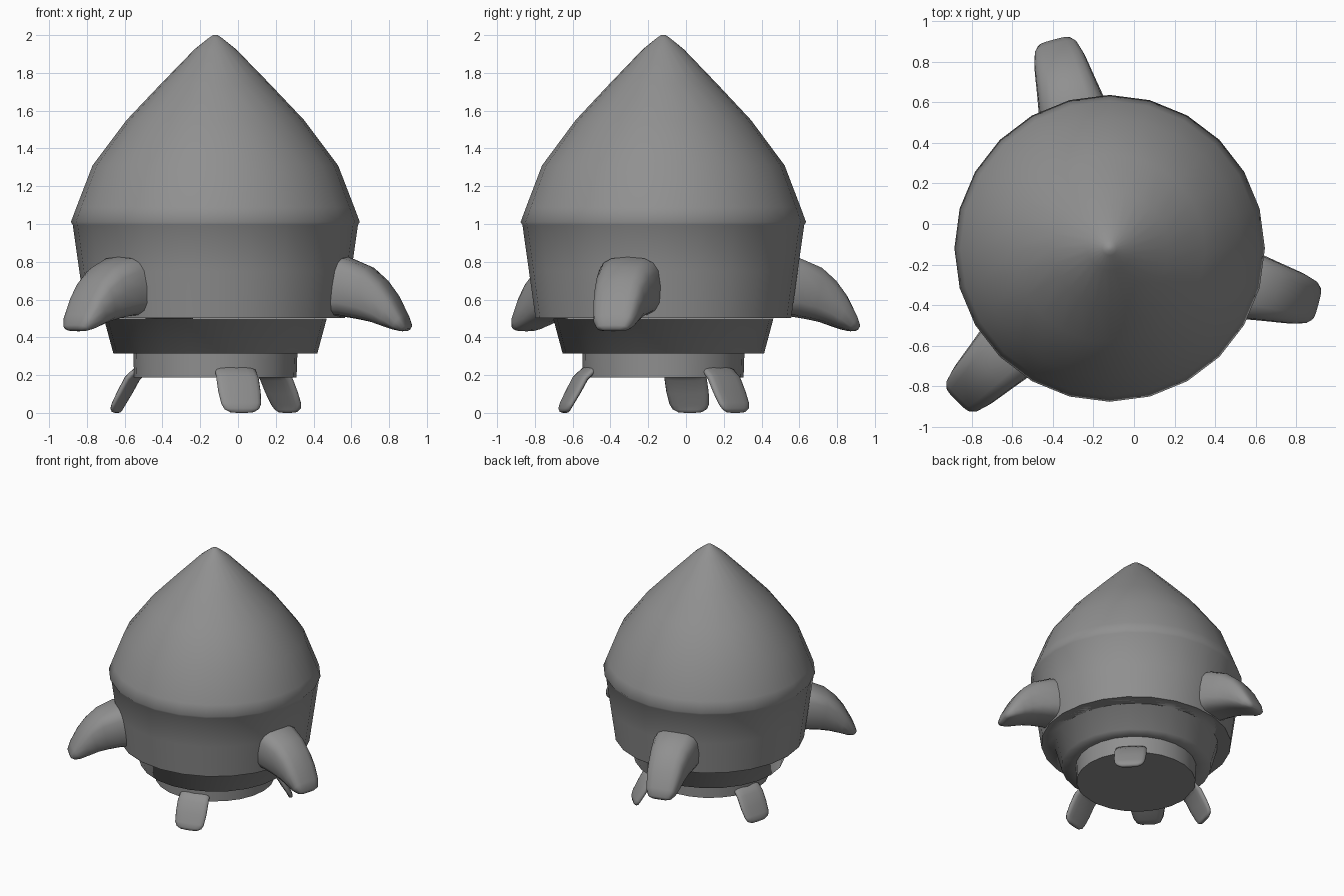
import bpy, bmesh, math

if "Cube" in bpy.data.objects:
    bpy.data.objects.remove(bpy.data.objects["Cube"])

CX, CY = -0.12, -0.12   # axis of the hull

paint = bpy.data.materials.new("dark_grey")
paint.diffuse_color = (0.28, 0.28, 0.28, 1)
paint.use_nodes = True
paint.node_tree.nodes["Principled BSDF"].inputs["Base Color"].default_value = paint.diffuse_color


def finish(name, bm, angle=35):
    bmesh.ops.remove_doubles(bm, verts=bm.verts, dist=1e-5)
    bmesh.ops.recalc_face_normals(bm, faces=bm.faces)
    me = bpy.data.meshes.new(name)
    bm.to_mesh(me)
    bm.free()
    me.materials.append(paint)
    ob = bpy.data.objects.new(name, me)
    bpy.context.collection.objects.link(ob)
    ob.location = (CX, CY, 0)
    bpy.ops.object.select_all(action='DESELECT')
    ob.select_set(True)
    bpy.context.view_layer.objects.active = ob
    bpy.ops.object.shade_smooth_by_angle(angle=math.radians(angle))
    return ob


def loft(name, rings, angle=35):
    """Skin a list of closed rings and cap both ends."""
    bm = bmesh.new()
    rows = [[bm.verts.new(p) for p in ring] for ring in rings]
    n = len(rows[0])
    for a, b in zip(rows, rows[1:]):
        for i in range(n):
            j = (i + 1) % n
            bm.faces.new((a[i], a[j], b[j], b[i]))
    bm.faces.new(rows[0])
    bm.faces.new(rows[-1])
    return finish(name, bm, angle)


def lathe(name, profile, angle, sides=24):
    rings = []
    for r, z in profile:
        rings.append([(r * math.cos(math.tau * i / sides),
                       0.988 * r * math.sin(math.tau * i / sides), z) for i in range(sides)])
    return loft(name, rings, angle)


def limb(name, sections, power, sides=16):
    """Limb along +x; sections = (top r, top z, bottom r, bottom z, half width)."""
    rings = []
    for tr, tz, br, bz, w in sections:
        ring = []
        for i in range(sides):
            a = math.tau * i / sides
            c, s = math.cos(a), math.sin(a)
            u = math.copysign(abs(c) ** power, c)
            v = (math.copysign(abs(s) ** power, s) + 1) / 2
            ring.append((br + (tr - br) * v, w * u, bz + (tz - bz) * v))
        rings.append(ring)
    return loft(name, rings, 80)


def three(base, start):
    """Repeat a part three times round the hull."""
    base.rotation_euler.z = math.radians(start)
    for k in (1, 2):
        ob = base.copy()
        bpy.context.collection.objects.link(ob)
        ob.rotation_euler.z = math.radians(start + 120 * k)


# hull with pointed nose, softly shaded skirt under it, and nozzle
lathe("hull", [(0.012, 2.0), (0.035, 1.985), (0.11, 1.925), (0.29, 1.74), (0.47, 1.55),
               (0.65, 1.31), (0.735, 1.09), (0.765, 1.01), (0.755, 0.995),
               (0.72, 0.75), (0.685, 0.502)], 60)
lathe("lower_skirt", [(0.685, 0.5), (0.59, 0.5), (0.54, 0.315), (0.43, 0.315)], 85)
lathe("nozzle", [(0.435, 0.33), (0.43, 0.187)], 35)

# curved side fins
fin = limb("side_fin", [(0.60, 0.83, 0.58, 0.51, 0.17), (0.73, 0.825, 0.70, 0.51, 0.168),
                        (0.85, 0.775, 0.79, 0.495, 0.15), (0.93, 0.705, 0.86, 0.48, 0.138),
                        (0.99, 0.625, 0.92, 0.46, 0.128), (1.045, 0.52, 0.985, 0.44, 0.11),
                        (1.065, 0.465, 1.025, 0.432, 0.085), (1.06, 0.445, 1.045, 0.434, 0.05)], 0.65)
three(fin, -15)

# small bent landing feet
foot = limb("landing_foot", [(0.38, 0.245, 0.38, 0.205, 0.10), (0.425, 0.24, 0.41, 0.195, 0.112),
                             (0.475, 0.195, 0.435, 0.17, 0.116), (0.515, 0.12, 0.475, 0.10, 0.116),
                             (0.548, 0.055, 0.512, 0.04, 0.109), (0.559, 0.025, 0.524, 0.016, 0.095),
                             (0.557, 0.006, 0.53, 0.002, 0.065), (0.55, 0.001, 0.535, 0.0, 0.03)], 0.7)
three(foot, -75)
